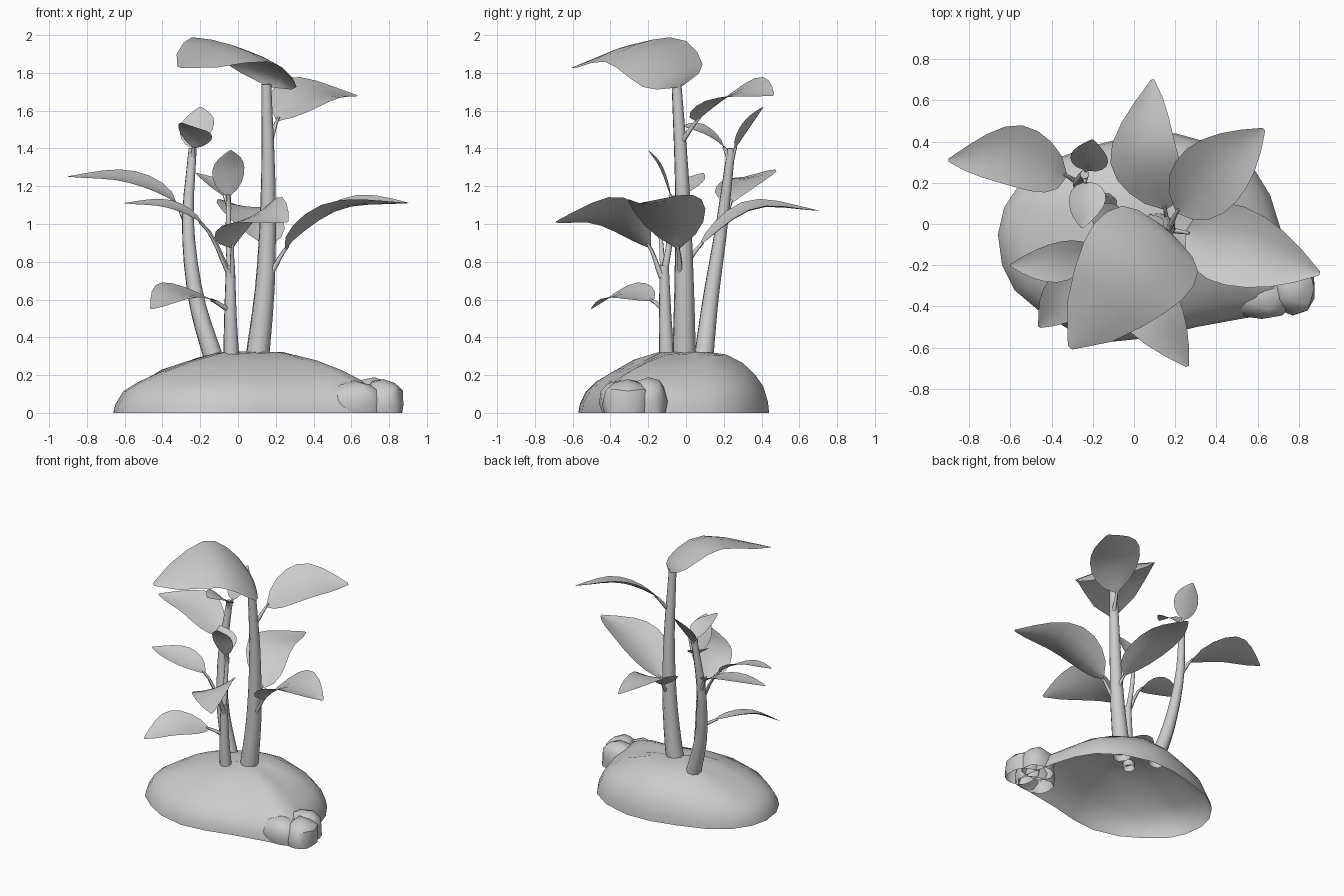
import bpy, bmesh, math, random
from mathutils import Vector as V

if "Cube" in bpy.data.objects:
    bpy.data.objects.remove(bpy.data.objects["Cube"])

random.seed(4)


def finish(bm, name, angle=50, recalc=True):
    if recalc:
        bmesh.ops.recalc_face_normals(bm, faces=bm.faces)
    me = bpy.data.meshes.new(name)
    bm.to_mesh(me)
    bm.free()
    ob = bpy.data.objects.new(name, me)
    bpy.context.collection.objects.link(ob)
    bpy.ops.object.select_all(action='DESELECT')
    ob.select_set(True)
    bpy.context.view_layer.objects.active = ob
    bpy.ops.object.shade_smooth_by_angle(angle=math.radians(angle))
    return ob


def spline(pts, t):
    """Catmull-Rom through evenly spaced keys, t in 0..1."""
    p = [V(q) for q in pts]
    p = [2 * p[0] - p[1]] + p + [2 * p[-1] - p[-2]]
    n = len(pts) - 1
    i = min(int(t * n), n - 1)
    f = t * n - i
    a, b, c, d = p[i:i + 4]
    return 0.5 * (2 * b + (c - a) * f + (2 * a - 5 * b + 4 * c - d) * f * f
                  + (3 * b - a - 3 * c + d) * f ** 3)


def add_tube(bm, pts, r0, r1, t1=1.0, rings=8, sides=8):
    loops = []
    for k in range(rings + 1):
        t = t1 * k / rings
        c = spline(pts, t)
        d = (spline(pts, min(t + .02, 1)) - spline(pts, max(t - .02, 0))).normalized()
        a = d.cross(V((0.3, 1, 0))).normalized()
        b = d.cross(a)
        r = r0 + (r1 - r0) * k / rings
        loops.append([bm.verts.new(c + r * (a * math.cos(s * math.tau / sides)
                                            + b * math.sin(s * math.tau / sides)))
                      for s in range(sides)])
    faces = [bm.faces.new((p[s], p[s - 1], q[s - 1], q[s]))
             for p, q in zip(loops, loops[1:]) for s in range(sides)]
    faces.append(bm.faces.new(loops[-1]))
    bmesh.ops.recalc_face_normals(bm, faces=faces)


def stem(name, pts, r0, r1):
    bm = bmesh.new()
    add_tube(bm, pts, r0, r1, rings=10)
    finish(bm, name)


def leaf(name, rib, side, fold=0.15, start=0.25, full=0.85, stalk=True):
    """Blade around a midrib; side is the half-width vector at the widest point."""
    bm = bmesh.new()
    side = V(side)
    rows, n = [], 8
    for k in range(n + 1):
        u = k / n
        t = start + (1 - start) * u
        c = spline(rib, t)
        d = (spline(rib, min(t + .03, 1)) - spline(rib, t - .03)).normalized()
        nrm = d.cross(side).normalized()
        if nrm.z < 0:
            nrm = -nrm
        w = max(math.sin(math.pi * min(u ** 0.9, 1)), 0) ** full
        w = max(w, 0.05)
        rows.append([bm.verts.new(c + side * w * v + nrm * fold * side.length * w * v * v)
                     for v in (-1, -.5, 0, .5, 1)])
    blade = [bm.faces.new((p[j], p[j + 1], q[j + 1], q[j]))
             for p, q in zip(rows, rows[1:]) for j in range(4)]
    bm.normal_update()
    if sum(f.normal.z for f in blade) < 0:
        bmesh.ops.reverse_faces(bm, faces=blade)
    # leaf stalk
    if stalk:
        add_tube(bm, rib, 0.016, 0.008, t1=start + .04, rings=4, sides=6)
    finish(bm, name, 60, recalc=False)


# soil mound: open-bottomed shell lofted from its footprint, fuller at the back
foot = [(-.66, -.05), (-.64, -.2), (-.58, -.32), (-.45, -.43), (-.3, -.52), (-.1, -.57),
        (.1, -.55), (.3, -.5), (.52, -.46), (.7, -.43), (.77, -.36), (.75, -.2), (.71, -.02),
        (.66, .14), (.58, .27), (.42, .38), (.2, .44), (0, .43), (-.2, .38), (-.4, .31),
        (-.55, .2), (-.63, .08)]
centre = V((.08, 0))
bm = bmesh.new()
rings = []
for s, z in [(1, 0), (.985, .05), (.93, .11), (.83, .165), (.68, .22), (.48, .275), (.28, .315)]:
    ring = []
    for p in foot:
        d = V(p) - centre
        back = max(0, d.normalized().y) * .045 * min(1, (1 - s) * 8) * min(1, (.72 - s * .3 - z) * 3)
        jit = random.uniform(-.008, .008) if z else 0
        ring.append(bm.verts.new((*(centre + d * s), min(z + back + jit, .322))))
    rings.append(ring)
for p, q in zip(rings, rings[1:]):
    for j in range(len(foot)):
        bm.faces.new((p[j - 1], p[j], q[j], q[j - 1]))
top = bm.verts.new((*centre, .325))
for j in range(len(foot)):
    bm.faces.new((rings[-1][j - 1], rings[-1][j], top))
finish(bm, "soil_mound")

# rocks at the edge of the mound
for i, (c, r) in enumerate([((.62, -.35, .05), (.15, .11, .12)),
                            ((.77, -.31, .04), (.11, .13, .14)),
                            ((.72, -.2, .06), (.13, .10, .125))]):
    bm = bmesh.new()
    bmesh.ops.create_icosphere(bm, subdivisions=2, radius=1)
    for v in bm.verts:
        v.co *= random.uniform(.9, 1.06)
        v.co = V(c) + V(math.copysign(abs(a) ** .8, a) * b for a, b in zip(v.co, r))
    bmesh.ops.bisect_plane(bm, geom=bm.verts[:] + bm.edges[:] + bm.faces[:],
                           plane_co=(0, 0, 0), plane_no=(0, 0, -1), clear_outer=True)
    finish(bm, f"rock_{i + 1}", 35)

# stems
stem("tall_stem", [(.10, -.01, .27), (.145, -.01, .7), (.16, -.02, 1.2), (.15, -.05, 1.74)], .066, .027)
stem("left_stem", [(-.12, .09, .26), (-.22, .13, .6), (-.265, .19, 1.0), (-.24, .24, 1.4)], .055, .022)
stem("front_stem", [(-.035, -.1, .27), (-.04, -.11, .5), (-.04, -.115, .78)], .045, .025)
stem("front_twig", [(-.04, -.115, .74), (-.05, -.08, .95), (-.05, -.06, 1.15)], .02, .012)

# leaves of the tall stem
leaf("crown_leaf", [(.155, -.03, 1.68), (.15, -.05, 1.79), (-.03, -.25, 1.95), (-.31, -.6, 1.83)],
     (-.215, .185, .07), -.1, .15, .65, stalk=False)
leaf("back_right_leaf", [(.17, -.02, 1.44), (.23, .09, 1.58), (.4, .27, 1.695), (.63, .46, 1.68)],
     (-.12, .13, .06))
leaf("back_leaf", [(.16, 0, .79), (.14, .11, .92), (.04, .36, 1.085), (.09, .7, 1.07)],
     (.165, .02, -.02))
leaf("right_leaf", [(.18, -.03, .75), (.29, -.05, .91), (.55, -.12, 1.08), (.9, -.24, 1.11)],
     (.05, .19, .015), .28)

# leaves of the left stem
leaf("left_leaf", [(-.27, .2, 1.0), (-.36, .25, 1.14), (-.6, .34, 1.235), (-.9, .31, 1.25)],
     (.02, .15, .03))
leaf("left_top_back_leaf", [(-.24, .24, 1.34), (-.23, .27, 1.42), (-.21, .34, 1.53), (-.2, .41, 1.62)],
     (.09, -.02, .01))
leaf("left_top_front_leaf", [(-.24, .23, 1.34), (-.235, .19, 1.42), (-.23, .09, 1.49), (-.25, -.02, 1.52)],
     (.09, .01, -.03))

# leaves of the front stem
leaf("front_leaf", [(-.03, -.13, .72), (-.02, -.22, .92), (.09, -.42, 1.05), (.26, -.69, 1.01)],
     (.145, .06, .075))
leaf("front_left_leaf", [(-.04, -.12, .72), (-.17, -.14, .98), (-.36, -.18, 1.09), (-.6, -.2, 1.11)],
     (.01, .1, .02), start=.36)
leaf("low_leaf", [(-.04, -.11, .54), (-.16, -.2, .605), (-.33, -.35, .63), (-.46, -.5, .55)],
     (-.095, .08, .04))
leaf("twig_front_leaf", [(-.05, -.06, 1.08), (-.05, -.09, 1.17), (-.05, -.14, 1.3), (-.04, -.2, 1.39)],
     (.085, 0, .01))
leaf("twig_back_leaf", [(-.05, -.06, 1.1), (-.08, -.02, 1.16), (-.14, .04, 1.22), (-.22, .09, 1.27)],
     (.05, .06, 0))
